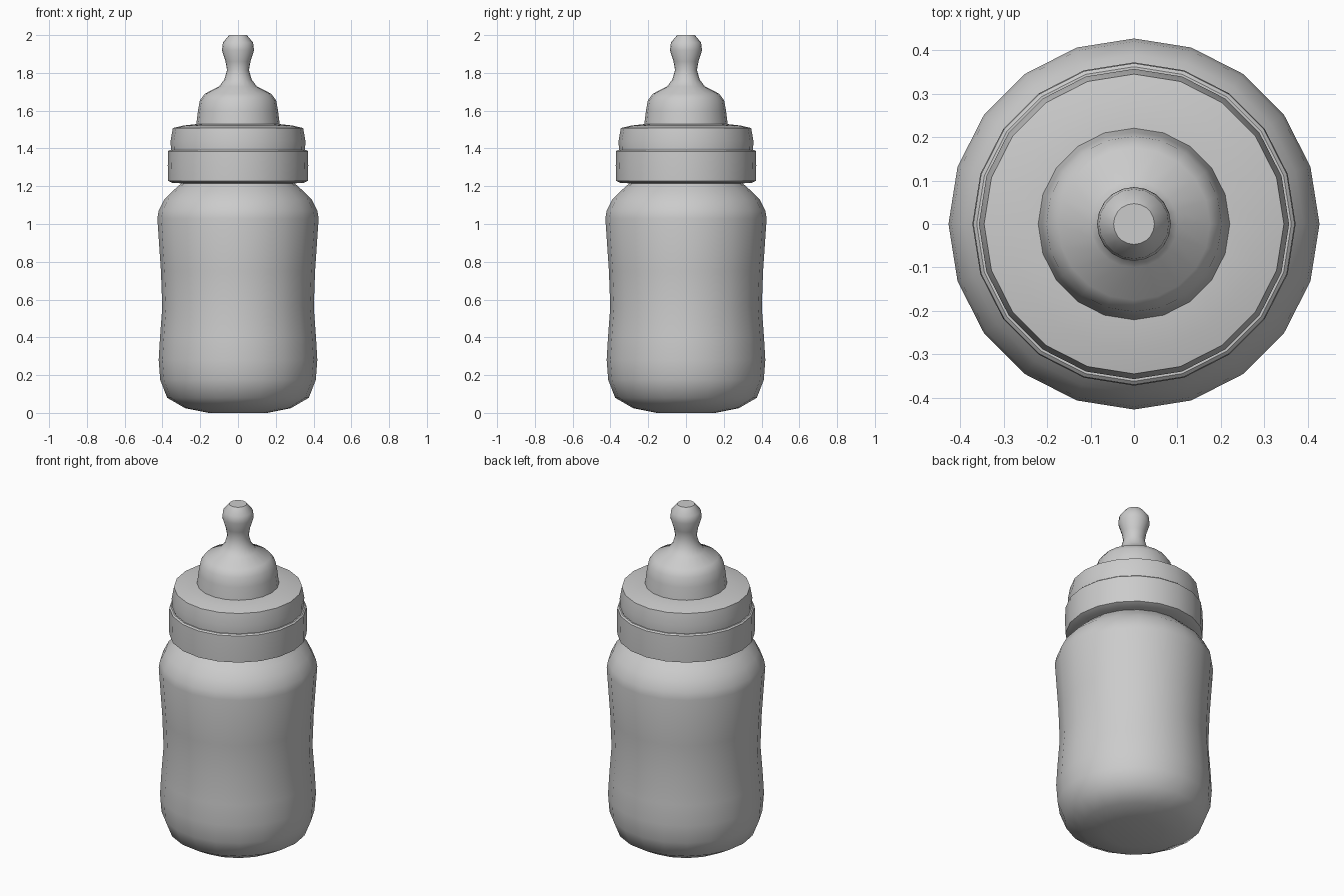
import bpy, bmesh, math

if "Cube" in bpy.data.objects:
    bpy.data.objects.remove(bpy.data.objects["Cube"])

SIDES = 20


def lathe(name, profile, sharp_angle=40):
    """Revolve (radius, height) points around z; cap both ends."""
    bm = bmesh.new()
    rings = []
    for r, z in profile:
        rings.append([bm.verts.new((r * math.cos(2 * math.pi * i / SIDES),
                                    r * math.sin(2 * math.pi * i / SIDES), z))
                      for i in range(SIDES)])
    for low, high in zip(rings, rings[1:]):
        for i in range(SIDES):
            j = (i + 1) % SIDES
            bm.faces.new((low[i], low[j], high[j], high[i]))
    bm.faces.new(rings[0][::-1])
    bm.faces.new(rings[-1])
    bmesh.ops.recalc_face_normals(bm, faces=bm.faces)
    mesh = bpy.data.meshes.new(name)
    bm.to_mesh(mesh)
    bm.free()
    obj = bpy.data.objects.new(name, mesh)
    bpy.context.collection.objects.link(obj)
    bpy.ops.object.select_all(action='DESELECT')
    obj.select_set(True)
    bpy.context.view_layer.objects.active = obj
    bpy.ops.object.shade_smooth_by_angle(angle=math.radians(sharp_angle))
    return obj


# Waisted bottle with rounded base and shoulders
lathe("bottle_body", [
    (0.155, 0.0), (0.28, 0.025), (0.375, 0.08), (0.412, 0.175), (0.42, 0.28),
    (0.413, 0.40), (0.401, 0.56), (0.408, 0.75), (0.427, 1.03), (0.42, 1.07),
    (0.39, 1.13), (0.345, 1.175), (0.30, 1.215), (0.29, 1.30)])

# Lower screw ring
lathe("screw_ring", [
    (0.29, 1.215), (0.345, 1.217), (0.37, 1.228), (0.372, 1.31),
    (0.37, 1.385), (0.362, 1.392), (0.33, 1.392)])

# Upper collar, sloping in to the teat
lathe("collar", [
    (0.33, 1.38), (0.355, 1.392), (0.357, 1.44), (0.345, 1.508),
    (0.29, 1.521), (0.21, 1.53)])

# Teat: dome, narrow neck and rounded tip
lathe("teat", [
    (0.221, 1.525), (0.212, 1.60), (0.202, 1.655), (0.175, 1.69),
    (0.10, 1.728), (0.072, 1.765), (0.058, 1.815), (0.066, 1.86),
    (0.085, 1.92), (0.08, 1.96), (0.047, 2.0)])
